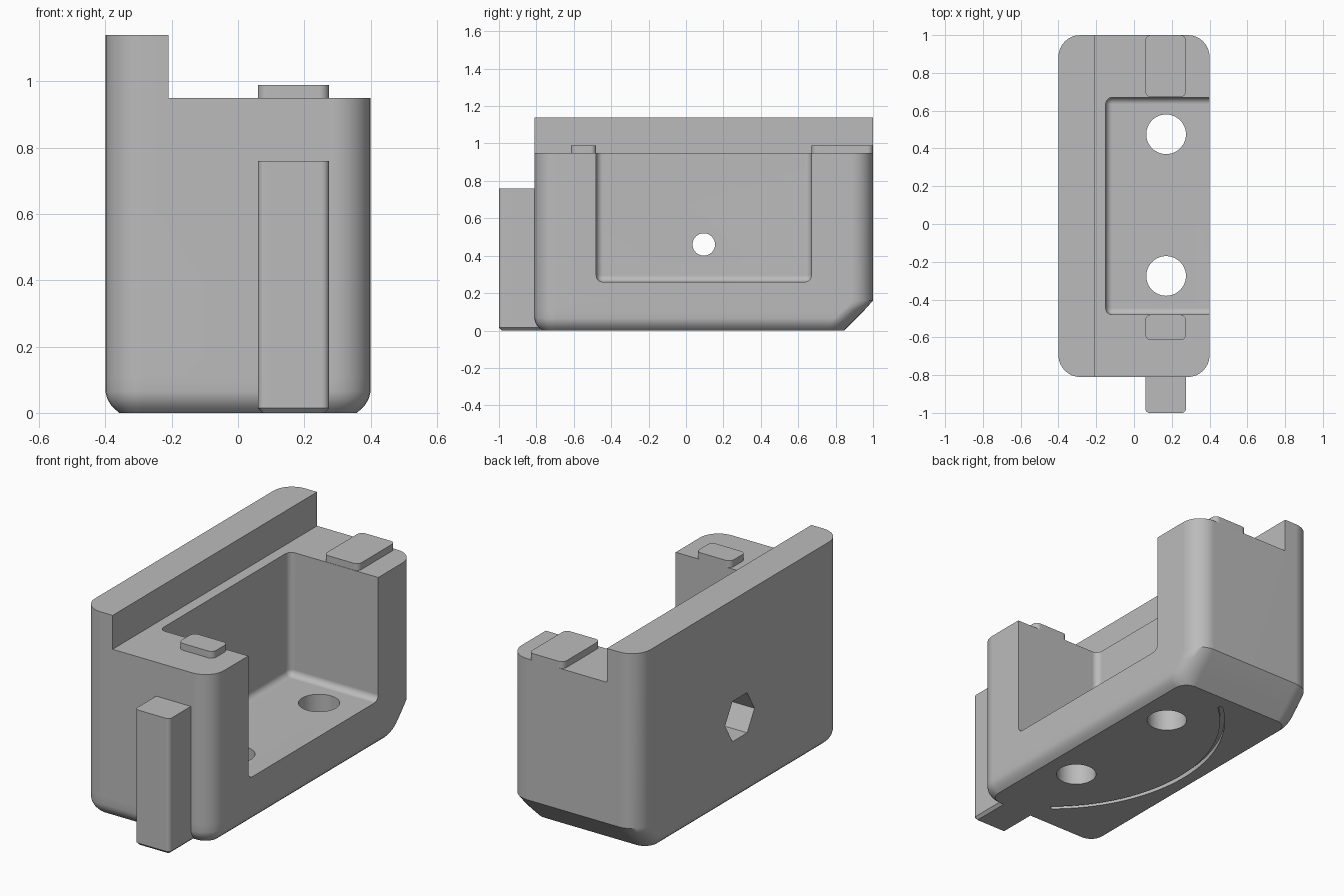
import bpy, bmesh, math
from mathutils import Matrix

cube = bpy.data.objects.get("Cube")
if cube:
    bpy.data.objects.remove(cube, do_unlink=True)

grey = bpy.data.materials.new("plain grey")
grey.use_nodes = True
colour = (0.5, 0.5, 0.5, 1)
grey.diffuse_color = colour
grey.node_tree.nodes["Principled BSDF"].inputs["Base Color"].default_value = colour


def finish(name, bm):
    bmesh.ops.recalc_face_normals(bm, faces=bm.faces)
    mesh = bpy.data.meshes.new(name)
    bm.to_mesh(mesh)
    bm.free()
    mesh.materials.append(grey)
    obj = bpy.data.objects.new(name, mesh)
    bpy.context.collection.objects.link(obj)
    return obj


def ring(x0, x1, y0, y1, radius, z, steps=8):
    """Rounded rectangle outline at height z."""
    corners = [(x1, y1, 0), (x0, y1, 1), (x0, y0, 2), (x1, y0, 3)]
    points = []
    for cx, cy, quarter in corners:
        px = cx - radius if cx == x1 else cx + radius
        py = cy - radius if cy == y1 else cy + radius
        for i in range(steps + 1):
            a = (quarter + i / steps) * math.pi / 2
            points.append((px + radius * math.cos(a), py + radius * math.sin(a), z))
    return points


def loft(name, rings):
    """Closed solid through a stack of outlines."""
    bm = bmesh.new()
    loops = [[bm.verts.new(p) for p in r] for r in rings]
    n = len(loops[0])
    for low, high in zip(loops, loops[1:]):
        for i in range(n):
            j = (i + 1) % n
            bm.faces.new((low[i], low[j], high[j], high[i]))
    bm.faces.new(loops[0])
    bm.faces.new(loops[-1])
    return finish(name, bm)


def box(name, low, high, fillet=0):
    bm = bmesh.new()
    bmesh.ops.create_cube(bm, size=1)
    for v in bm.verts:
        v.co = [(a + b) / 2 + c * (b - a) for a, b, c in zip(low, high, v.co)]
    if fillet:
        bmesh.ops.bevel(bm, geom=bm.edges[:], offset=fillet, segments=6,
                        profile=0.5, affect='EDGES')
    return finish(name, bm)


def rod(name, centre, radius, depth, sides, along_x=False):
    bm = bmesh.new()
    turn = Matrix.Rotation(math.pi / 2, 4, 'Y') if along_x else Matrix()
    # the hexagon points along y
    spin = Matrix.Rotation(math.pi / 2, 4, 'Z')
    bmesh.ops.create_cone(bm, cap_ends=True, segments=sides, radius1=radius,
                          radius2=radius, depth=depth,
                          matrix=Matrix.Translation(centre) @ turn @ spin)
    if sides == 6:
        tip = max(abs(v.co.y - centre[1]) for v in bm.verts)
        if tip < radius * 0.95:
            bmesh.ops.rotate(bm, verts=bm.verts, cent=centre,
                             matrix=Matrix.Rotation(math.pi / 6, 3, 'X'))
    return finish(name, bm)


def arc_band(name, cx, cy, radius, half_angle, width, depth, steps=48):
    """Curved slot cutter with round ends."""
    half = width / 2
    outline = []
    for r, sign in ((radius + half, 1), (radius - half, -1)):
        for i in range(steps + 1):
            a = math.pi + sign * half_angle * (2 * i / steps - 1)
            outline.append((cx + r * math.cos(a), cy + r * math.sin(a)))
        end = math.pi + sign * half_angle
        ex, ey = cx + radius * math.cos(end), cy + radius * math.sin(end)
        for i in range(1, 6):
            a = end + (0 if sign > 0 else math.pi) + math.pi * i / 6
            outline.append((ex + half * math.cos(a), ey + half * math.sin(a)))
    return loft(name, [[(x, y, z) for x, y in outline] for z in (-0.05, depth)])


def smooth(obj):
    bpy.ops.object.select_all(action='DESELECT')
    obj.select_set(True)
    bpy.context.view_layer.objects.active = obj
    bpy.ops.object.shade_smooth_by_angle(angle=math.radians(32))
    mod = obj.modifiers.new("even shading", 'WEIGHTED_NORMAL')
    mod.keep_sharp = True


# Housing: rounded block, eased bottom edge, sloped lower back
levels = [(0, 0.042), (0.012, 0.028), (0.025, 0.016), (0.042, 0.006),
          (0.065, 0), (0.11, 0), (0.16, 0), (1.14, 0)]
housing = loft("housing", [
    ring(-0.4 + e, 0.4 - e, -0.81 + e, min(1, 0.845 + z), 0.115 - e, z)
    for z, e in levels])

# Cut the shoulder, pocket, holes, nut recess and groove
cutters = [
    box("shoulder_cutter", (-0.21, -1.2, 0.95), (0.7, 1.2, 1.4)),
    box("pocket_cutter", (-0.15, -0.48, 0.26), (0.7, 0.67, 1.5), 0.035),
    rod("front_hole_cutter", (0.17, -0.275, 0.1), 0.105, 0.6, 48),
    rod("back_hole_cutter", (0.17, 0.475, 0.1), 0.105, 0.6, 48),
    rod("wall_hole_cutter", (-0.27, 0.095, 0.46), 0.06, 0.5, 32, True),
    rod("nut_recess_cutter", (-0.4, 0.095, 0.46), 0.13, 0.3, 6, True),
    arc_band("groove_cutter", 0.64, 0.065, 0.918, math.radians(49), 0.025, 0.025),
]
bpy.context.view_layer.objects.active = housing
for cutter in cutters:
    cutter.hide_render = True
    mod = housing.modifiers.new("cut", 'BOOLEAN')
    mod.operation = 'DIFFERENCE'
    mod.solver = 'EXACT'
    mod.object = cutter
    bpy.ops.object.modifier_apply(modifier=mod.name)
    bpy.data.objects.remove(cutter, do_unlink=True)

# Raised pads on the two arms
front_pad = loft("front_pad", [ring(0.06, 0.275, -0.615, -0.48, 0.03, z)
                               for z in (0.94, 0.988)])
back_pad = loft("back_pad", [ring(0.06, 0.275, 0.672, 1.0, 0.03, z)
                             for z in (0.94, 0.988)])

# Upright rail on the front
rail = loft("front_rail", [
    ring(0.06 + e, 0.275 - e, -1 + e, -0.768, 0.022 - e, z)
    for z, e in ((0, 0.015), (0.015, 0), (0.76, 0))])

for part in (housing, front_pad, back_pad, rail):
    smooth(part)
